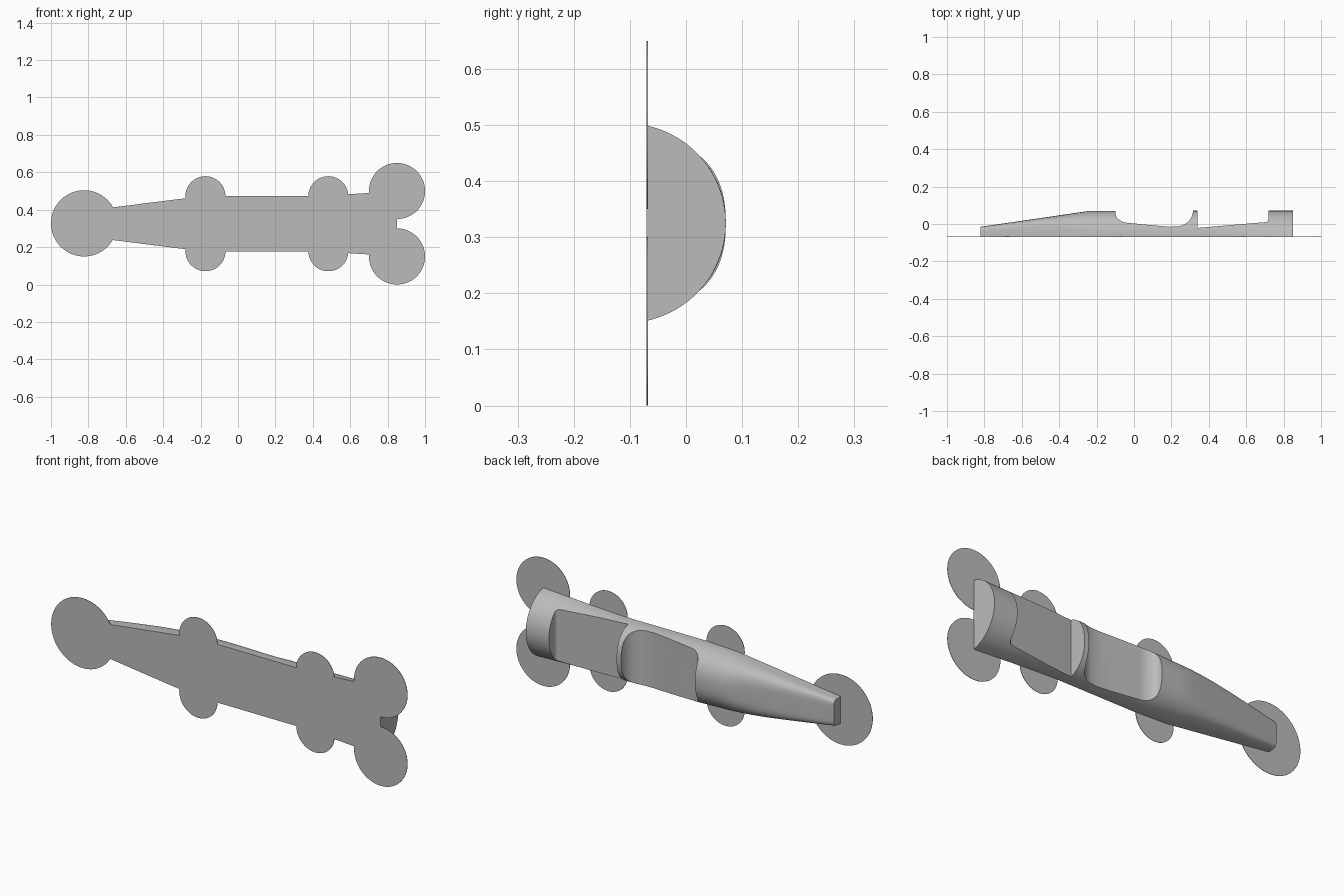
import bpy, bmesh, math

cube = bpy.data.objects.get("Cube")
if cube:
    bpy.data.objects.remove(cube)

BASE, MID = -0.07, 0.325      # y of the flat face, z of the centre line

grey = bpy.data.materials.new("plain grey")
grey.use_nodes = True
grey.diffuse_color = (0.5, 0.5, 0.5, 1)
grey.node_tree.nodes["Principled BSDF"].inputs["Base Color"].default_value = (0.5, 0.5, 0.5, 1)


def make(name, bm):
    bmesh.ops.recalc_face_normals(bm, faces=bm.faces)
    mesh = bpy.data.meshes.new(name)
    bm.to_mesh(mesh)
    bm.free()
    mesh.materials.append(grey)
    obj = bpy.data.objects.new(name, mesh)
    bpy.context.collection.objects.link(obj)
    return obj


def section(x, half, top, power, drop, n=40):
    """Rounded half section whose centre lies `drop` below the flat face."""
    h = top - BASE + drop
    start = math.asin((drop / h) ** (power / 2))
    w = half / math.cos(start) ** (2 / power)
    pts = []
    for i in range(n + 1):
        a = start + (math.pi - 2 * start) * i / n
        c, s = math.cos(a), max(math.sin(a), 0)
        pts.append((x, BASE - drop + h * s ** (2 / power),
                    MID + math.copysign(w * abs(c) ** (2 / power), c)))
    return pts


def prism(name, outline, depth):
    """Extrude an x-y outline along z, centred on the body."""
    bm = bmesh.new()
    face = bm.faces.new([bm.verts.new((x, y, MID - depth)) for x, y in outline])
    new = bmesh.ops.extrude_face_region(bm, geom=[face])["geom"]
    bmesh.ops.translate(bm, vec=(0, 0, 2 * depth),
                        verts=[v for v in new if isinstance(v, bmesh.types.BMVert)])
    obj = make(name, bm)
    obj.hide_render = True
    return obj


def quarter(cx, cy, rx, ry, a0, a1, n=10):
    """Elliptical fillet between two angles in degrees."""
    angles = [math.radians(a0 + (a1 - a0) * i / n) for i in range(n + 1)]
    return [(cx + rx * math.cos(a), cy + ry * math.sin(a)) for a in angles]


# Fuselage: x, half width, top, squareness, centre drop
stations = [(-0.82, 0.068, -0.015, 6, 0), (-0.45, 0.115, 0.039, 4, 0),
            (-0.24, 0.141, 0.07, 2.4, 0), (-0.07, 0.148, 0.071, 2.35, 0),
            (0.38, 0.148, 0.071, 2.35, 0), (0.6, 0.158, 0.071, 2.15, 0.015),
            (0.85, 0.174, 0.071, 2, 0.038)]
bm = bmesh.new()
rings = []
for a, b in zip(stations, stations[1:]):
    for k in range(4):
        t = k / 4
        rings.append(section(*[p + (q - p) * t for p, q in zip(a, b)]))
rings.append(section(*stations[-1]))
rings = [[bm.verts.new(p) for p in ring] for ring in rings]
for r, s in zip(rings, rings[1:]):
    for i in range(len(r)):
        j = (i + 1) % len(r)
        bm.faces.new((r[i], r[j], s[j], s[i]))
bm.faces.new(rings[0])
bm.faces.new(rings[-1])
fuselage = make("fuselage", bm)

# Cockpit and rear deck recesses
cockpit = ([(-0.10, 0.2)] + quarter(-0.02, 0.06, 0.08, 0.055, 180, 270)
           + [(0.08, -0.005), (0.19, -0.015)]
           + quarter(0.225, 0.07, 0.09, 0.083, 275, 360) + [(0.315, 0.2)])
deck = ([(0.34, 0.2), (0.34, -0.021), (0.69, 0.009)]
        + quarter(0.70, 0.03, 0.02, 0.02, 275, 360) + [(0.72, 0.2)])
for name, outline in (("cockpit_cutter", cockpit), ("deck_cutter", deck)):
    cutter = prism(name, outline, 0.4)
    mod = fuselage.modifiers.new(name, "BOOLEAN")
    mod.operation, mod.solver, mod.object = "DIFFERENCE", "EXACT", cutter
    bpy.context.view_layer.objects.active = fuselage
    bpy.ops.object.modifier_apply(modifier=name)
    bpy.data.objects.remove(cutter)

bpy.ops.object.select_all(action="DESELECT")
fuselage.select_set(True)
bpy.context.view_layer.objects.active = fuselage
bpy.ops.object.shade_smooth_by_angle(angle=math.radians(30))


# Thin round pads along the flat face
def pad(name, x, z, radius, thick=0.002):
    bm = bmesh.new()
    bmesh.ops.create_cone(bm, cap_ends=True, segments=72, radius1=radius,
                          radius2=radius, depth=thick)
    for v in bm.verts:
        v.co = (x + v.co.x, BASE + thick / 2 + v.co.z, z + v.co.y)
    make(name, bm)


pad("nose_pad", -0.823, MID + 0.002, 0.177)
for side, sign in (("upper", 1), ("lower", -1)):
    pad(side + "_front_pad", -0.174, MID + sign * 0.147, 0.107)
    pad(side + "_middle_pad", 0.483, MID + sign * 0.147, 0.107)
    pad(side + "_tail_pad", 0.85, MID + sign * 0.175, 0.15)
